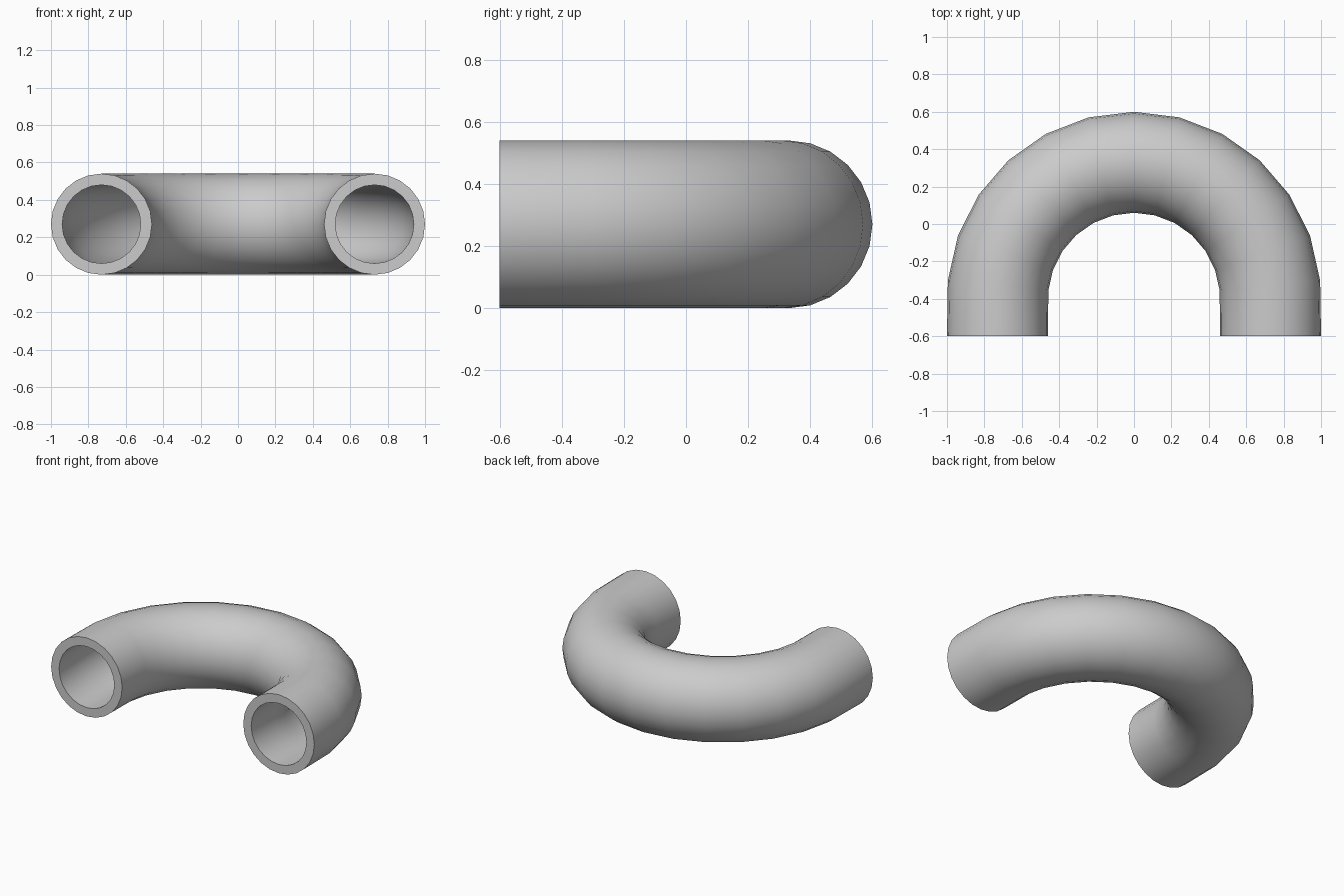
import bpy, bmesh
from math import sin, cos, pi, radians

if "Cube" in bpy.data.objects:
    bpy.data.objects.remove(bpy.data.objects["Cube"])

SIDES, BEND_STEPS = 24, 12
OUTER, INNER = 0.27, 0.21
BEND_R, BEND_Y = 0.73, -0.4
SWEEP = radians(84.4)


def station_point(i, r, a):
    """Point on cross-section i (straight end, bend rings, straight end)."""
    if i == 0 or i == BEND_STEPS + 2:
        side = -1 if i == 0 else 1
        return (side * (BEND_R + r * cos(a)), -0.6, OUTER + r * sin(a))
    t = -SWEEP + 2 * SWEEP * (i - 1) / BEND_STEPS
    d = BEND_R + r * cos(a)
    return (d * sin(t), BEND_Y + d * cos(t), OUTER + r * sin(a))


bm = bmesh.new()


def rings(r):
    return [[bm.verts.new(station_point(i, r, 2 * pi * k / SIDES))
             for k in range(SIDES)] for i in range(BEND_STEPS + 3)]


def bridge(a, b):
    for k in range(SIDES):
        n = (k + 1) % SIDES
        bm.faces.new((a[k], a[n], b[n], b[k]))


# Outer skin and bore
outer, inner = rings(OUTER), rings(INNER)
for skin in (outer, inner):
    for a, b in zip(skin, skin[1:]):
        bridge(a, b)
# Annular end faces
bridge(outer[0], inner[0])
bridge(outer[-1], inner[-1])
bmesh.ops.recalc_face_normals(bm, faces=bm.faces[:])

mesh = bpy.data.meshes.new("u_bend_pipe")
bm.to_mesh(mesh)
bm.free()
pipe = bpy.data.objects.new("u_bend_pipe", mesh)
bpy.context.collection.objects.link(pipe)
bpy.context.view_layer.objects.active = pipe
pipe.select_set(True)
bpy.ops.object.shade_smooth_by_angle(angle=radians(35))

# Crisp seams where the straight sockets meet the bend
sharp = mesh.attributes.get("sharp_edge") or mesh.attributes.new("sharp_edge", "BOOLEAN", "EDGE")
count = SIDES * (BEND_STEPS + 3)
for e in mesh.edges:
    stations = {(v % count) // SIDES for v in e.vertices}
    if stations in ({1}, {BEND_STEPS + 1}):
        sharp.data[e.index].value = True
